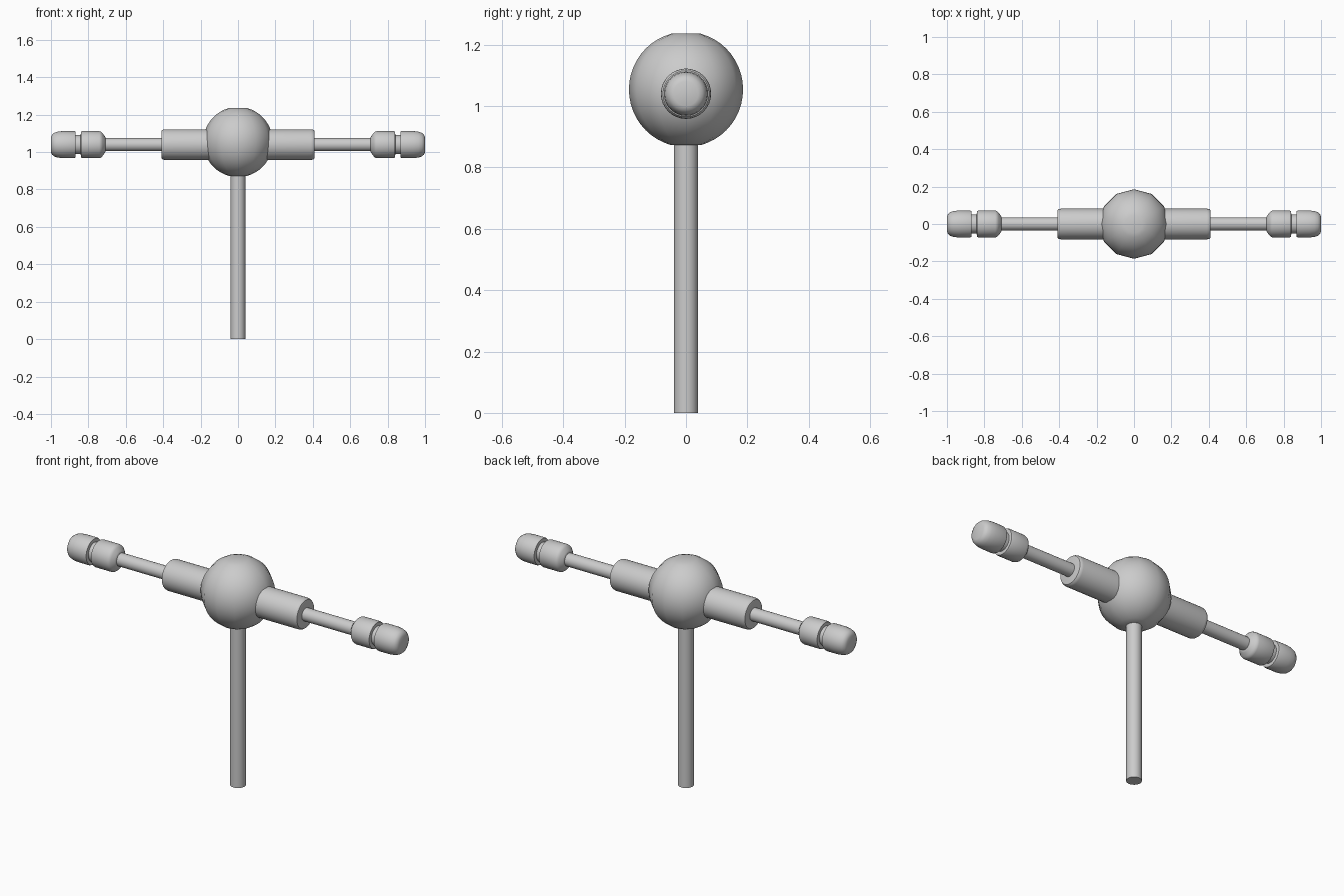
import bpy, math
from mathutils import Vector

if "Cube" in bpy.data.objects:
    bpy.data.objects.remove(bpy.data.objects["Cube"])


def lathe(name, profile, segs, to_world, angle=40):
    """Revolve (radius, height) points about an axis, capping both ends."""
    verts, faces = [], []
    for r, h in profile:
        for i in range(segs):
            a = 2 * math.pi * i / segs
            verts.append(to_world(r * math.cos(a), r * math.sin(a), h))
    for k in range(len(profile) - 1):
        for i in range(segs):
            j = (i + 1) % segs
            faces.append((k * segs + i, k * segs + j,
                          (k + 1) * segs + j, (k + 1) * segs + i))
    faces.append(tuple(reversed(range(segs))))
    faces.append(tuple(range((len(profile) - 1) * segs, len(profile) * segs)))
    me = bpy.data.meshes.new(name)
    me.from_pydata(verts, [], faces)
    ob = bpy.data.objects.new(name, me)
    bpy.context.collection.objects.link(ob)
    bpy.ops.object.select_all(action='DESELECT')
    ob.select_set(True)
    bpy.context.view_layer.objects.active = ob
    bpy.ops.object.shade_smooth_by_angle(angle=math.radians(angle))
    return ob


def upright(a, b, h):
    return Vector((a, b, h))


def sideways(a, b, h):
    return Vector((h, a, 1.04 + b))


# Upright post
lathe("post", [(0.039, 0), (0.039, 0.92)], 24, upright)

# Central ball: twelve sides around, flattened poles
R, CZ = 0.186, 1.054
arc = [math.radians(165 - 7.5 * i) for i in range(21)]
ball = [(R * math.sin(t), CZ + R * 1.01 * math.cos(t)) for t in arc]
lathe("central_ball", ball, 12, upright)

# Arm parts along +x, mirrored to -x
arm_parts = {
    "arm_sleeve": [(0.082, 0.0), (0.082, 0.39), (0.080, 0.401),
                   (0.075, 0.408), (0.067, 0.41)],
    "arm_rod": [(0.035, 0.35), (0.035, 0.74)],
    "end_grip": [(0.038, 0.709), (0.046, 0.713), (0.062, 0.725), (0.069, 0.732),
                 (0.072, 0.742), (0.072, 0.832), (0.069, 0.84),
                 (0.051, 0.841), (0.051, 0.868), (0.069, 0.869),
                 (0.072, 0.877), (0.072, 0.94), (0.069, 0.965),
                 (0.063, 0.983), (0.054, 0.994), (0.040, 1.0)],
}
for name, profile in arm_parts.items():
    ob = lathe(name, profile, 32, sideways)
    mod = ob.modifiers.new("mirror", 'MIRROR')
    mod.use_axis[0] = True
    if name == "arm_sleeve":
        # one continuous sleeve through the ball instead of two halves
        ob.modifiers.remove(mod)
        full = [(r, -h) for r, h in reversed(profile)] + profile[1:]
        bpy.data.objects.remove(ob)
        lathe(name, full, 32, sideways)
